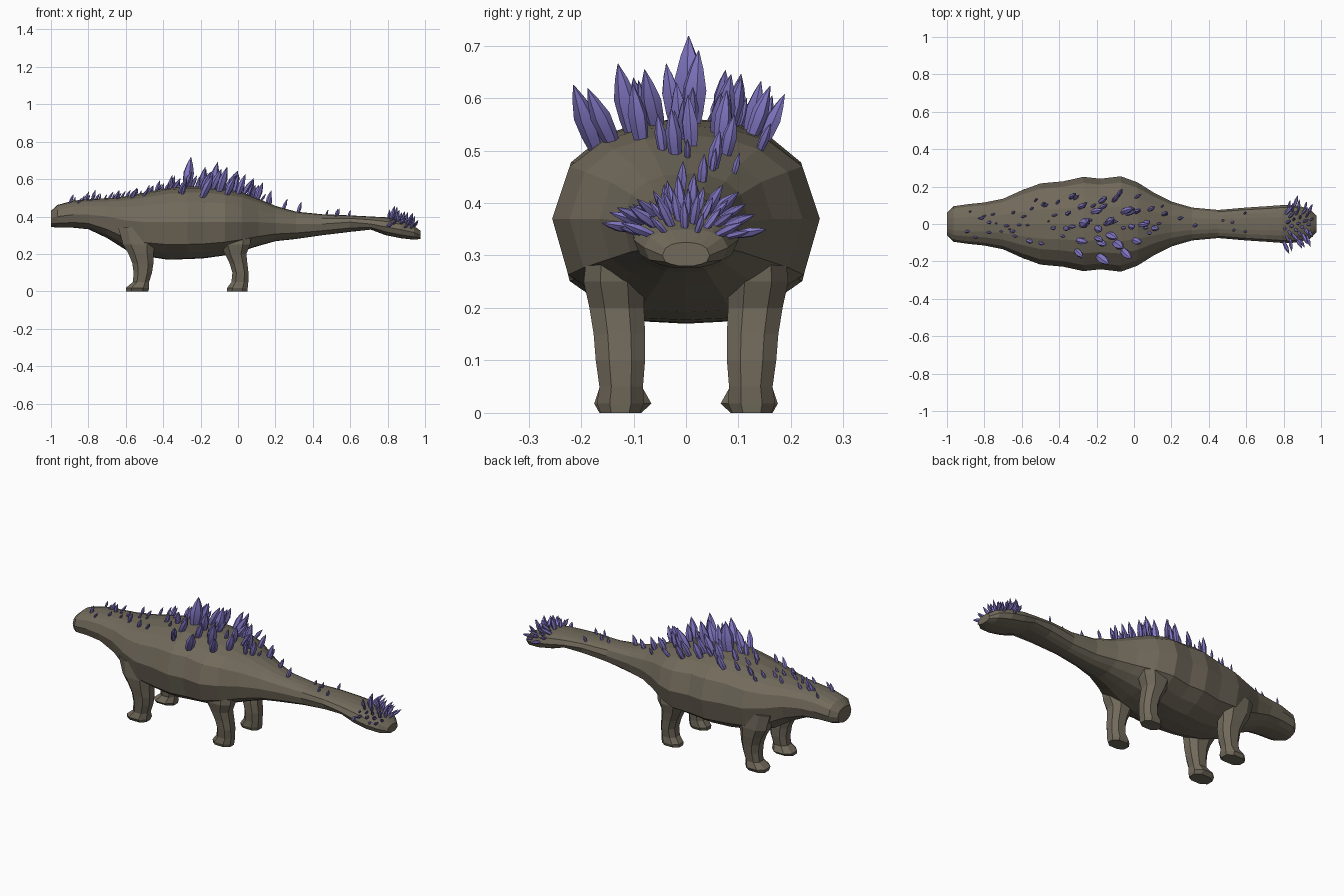
import bpy, bmesh, math, random
from mathutils import Vector

if "Cube" in bpy.data.objects:
    bpy.data.objects.remove(bpy.data.objects["Cube"])

random.seed(7)


def material(name, rgb):
    m = bpy.data.materials.new(name)
    m.diffuse_color = (*rgb, 1)
    m.use_nodes = True
    m.node_tree.nodes["Principled BSDF"].inputs["Base Color"].default_value = m.diffuse_color
    return m


HIDE = material("grey brown hide", (0.165, 0.143, 0.105))
CRYSTAL = material("violet crystal", (0.235, 0.195, 0.58))


def finish(bm, name, mat):
    bmesh.ops.recalc_face_normals(bm, faces=bm.faces)
    me = bpy.data.meshes.new(name)
    bm.to_mesh(me)
    bm.free()
    me.materials.append(mat)
    ob = bpy.data.objects.new(name, me)
    bpy.context.collection.objects.link(ob)
    return ob


def loft(bm, rings):
    """Skin a list of equal-length point rings and cap both ends."""
    loops = [[bm.verts.new(p) for p in r] for r in rings]
    n = len(loops[0])
    for a, b in zip(loops, loops[1:]):
        for i in range(n):
            j = (i + 1) % n
            bm.faces.new((a[i], a[j], b[j], b[i]))
    bm.faces.new(loops[0])
    bm.faces.new(loops[-1])


# Body stations: x, half width, top z, widest z, bottom z
BODY = [
    (-1.00, .060, .430, .39, .345), (-.965, .095, .462, .40, .340),
    (-.88, .107, .485, .41, .340), (-.80, .115, .492, .41, .332),
    (-.70, .135, .498, .40, .285), (-.60, .180, .508, .38, .222),
    (-.50, .217, .528, .37, .188), (-.38, .228, .552, .37, .170),
    (-.27, .252, .562, .37, .172), (-.18, .242, .560, .37, .177),
    (-.07, .255, .548, .37, .192), (.02, .222, .530, .37, .215),
    (.11, .165, .495, .37, .243), (.20, .120, .457, .365, .268),
    (.31, .088, .426, .36, .280), (.45, .075, .412, .36, .300),
    (.60, .088, .406, .37, .318), (.71, .095, .400, .36, .330),
    (.79, .101, .396, .345, .300), (.87, .100, .380, .33, .284),
    (.94, .080, .350, .315, .276), (.975, .045, .325, .30, .280)]

# Half cross section from spine to belly, as fractions of width and height
SECTION = [(0, 1), (.36, .95), (.62, .83), (.87, .56), (1, 0),
           (.88, -.60), (.62, -.83), (.33, -.98), (0, -1)]
OUTLINE = SECTION + [(-a, b) for a, b in SECTION[-2:0:-1]]


def lerp(a, b, t):
    return a + (b - a) * t


def station(x):
    for a, b in zip(BODY, BODY[1:]):
        if x <= b[0]:
            t = (x - a[0]) / (b[0] - a[0])
            return [lerp(p, q, t) for p, q in zip(a, b)]
    return BODY[-1]


def back_height(x, y):
    """Height of the upper hide at x, y."""
    _, w, top, mid, _ = station(x)
    f = min(abs(y) / w, 1)
    for (a, h), (b, k) in zip(SECTION[:4], SECTION[1:5]):
        if f <= b:
            return mid + (top - mid) * lerp(h, k, (f - a) / (b - a))
    return mid


# Head, trunk and tail in one skin
bm = bmesh.new()
loft(bm, [[(x, a * w, mid + b * ((top - mid) if b > 0 else (mid - bot)))
           for a, b in OUTLINE] for x, w, top, mid, bot in BODY])
finish(bm, "body", HIDE)

# Leg rings: z, x min, x max, y inner, y outer
FRONT_LEG = [(.34, -.64, -.44, .09, .185), (.25, -.615, -.445, .08, .190),
             (.20, -.585, -.452, .08, .184), (.15, -.565, -.452, .078, .176),
             (.10, -.558, -.460, .078, .170), (.05, -.562, -.475, .084, .164),
             (.018, -.600, -.475, .066, .175), (0, -.598, -.480, .085, .165)]
BACK_LEG = [(.34, -.10, .075, .09, .185), (.25, -.095, .065, .08, .195),
            (.20, -.070, .045, .08, .184), (.15, -.045, .050, .078, .176),
            (.10, -.030, .056, .078, .172), (.05, -.035, .055, .082, .165),
            (.018, -.058, .052, .080, .170), (0, -.058, .050, .088, .163)]


def leg(name, rings, side):
    bm = bmesh.new()
    pts = []
    for z, x0, x1, y0, y1 in rings:
        cx, cy, rx, ry = (x0 + x1) / 2, (y0 + y1) / 2, (x1 - x0) / 2, (y1 - y0) / 2
        pts.append([(cx + a * rx, side * (cy + b * ry), z) for a, b in
                    ((1, .45), (.5, 1), (-.5, 1), (-1, .45),
                     (-1, -.45), (-.5, -1), (.5, -1), (1, -.45))])
    loft(bm, pts)
    finish(bm, name, HIDE)


for side, word in ((-1, "right"), (1, "left")):
    leg("front_leg_" + word, FRONT_LEG, side)
    leg("back_leg_" + word, BACK_LEG, side)


def crystal(bm, base, direction, length, width):
    """Six-sided spindle: narrow root, wide middle, pointed tip."""
    d = Vector(direction).normalized()
    u = d.orthogonal().normalized()
    v = d.cross(u)
    turn = random.random()
    rings = []
    for t, r in ((-.15, .55), (.2, .9), (.5, 1), (.78, .55), (1, .03)):
        c = Vector(base) + d * (length * t)
        rings.append([c + (u * math.cos(k) + v * math.sin(k) * .75) * (r * width / 2)
                      for k in (turn + i * math.pi / 3 for i in range(6))])
    loft(bm, rings)


def shade(ob):
    bpy.ops.object.select_all(action='DESELECT')
    ob.select_set(True)
    bpy.context.view_layer.objects.active = ob
    bpy.ops.object.shade_smooth_by_angle(angle=math.radians(40))


# Large crystals along the back: x, y
BACK = [(-.49, .10), (-.29, .09), (-.18, .12), (-.22, .065), (-.06, .065),
        (-.14, .01), (.01, .065), (.08, .075), (.06, .01), (.10, -.02),
        (.155, .05), (.24, .03), (.32, -.01), (-.14, -.055), (-.19, -.095),
        (-.10, -.10), (0, -.085), (-.06, -.14), (-.30, -.085), (-.31, -.14),
        (-.37, -.02), (-.36, .055), (-.44, -.02), (-.57, -.085), (-.66, -.04),
        (-.65, .06), (-.78, .01), (-.90, -.04), (-.82, .03), (-.19, -.17),
        (-.34, .14), (-.02, -.01), (-.20, -.02), (.47, .02), (.53, -.03),
        (.59, .055), (.52, .01), (.59, -.04)]


def back_length(x):
    if x > .4:
        return .045
    return .058 + .072 * math.exp(-((x + .13) / .27) ** 2)


bm = bmesh.new()
for x, y in BACK:
    n = back_length(x) * random.uniform(.85, 1.15)
    crystal(bm, (x, y, back_height(x, y) - .008),
            (random.uniform(.2, .55), y * 2.6 + random.uniform(-.1, .1), 1), n, n * .36)
# Tallest crystal on the spine
crystal(bm, (-.275, .005, .55), (.14, 0, 1), .17, .068)
shade(finish(bm, "back_crystals", CRYSTAL))

# Small crystals scattered over the neck and back
bm = bmesh.new()
for i in range(46):
    x = -.88 + 1.05 * i / 45
    w = station(x)[1]
    y = random.uniform(-.66, .66) * w
    n = back_length(x) * random.uniform(.5, .85)
    crystal(bm, (x, y, back_height(x, y) - .005),
            (random.uniform(.2, .7), y * 3, 1), n, n * .33)
shade(finish(bm, "small_crystals", CRYSTAL))

# Crystals fanned over the tail club
bm = bmesh.new()
for i in range(34):
    x = .80 + .145 * ((i * .618) % 1)
    f = -1 + 2 * i / 33
    y = f * station(x)[1] * .95
    n = random.uniform(.045, .075)
    crystal(bm, (x, y, back_height(x, y) - .004),
            (random.uniform(.1, .6), f * 1.1, 1.05 - .85 * abs(f)), n, n * .34)
shade(finish(bm, "tail_crystals", CRYSTAL))
